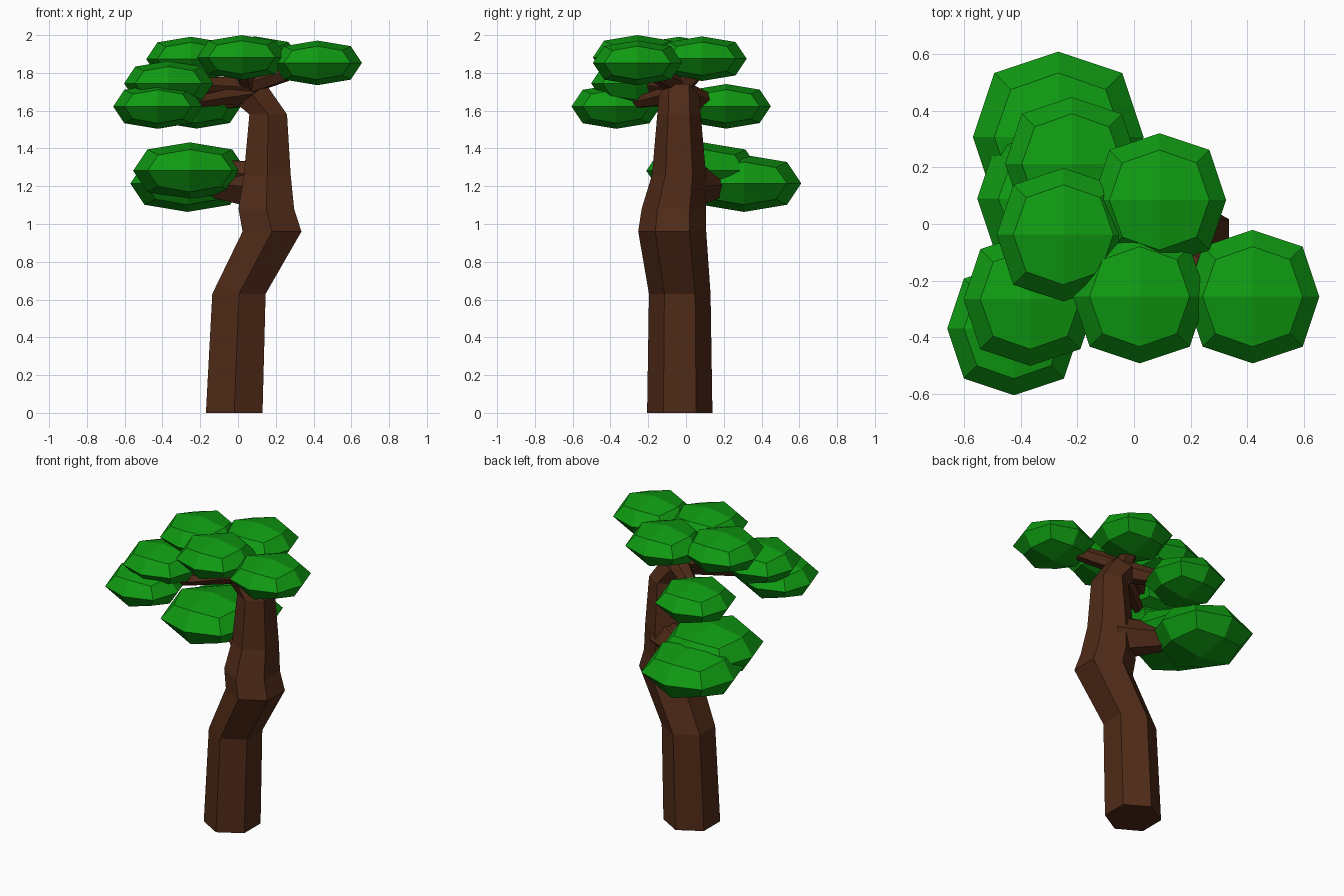
import bpy, bmesh, math
from mathutils import Vector

if "Cube" in bpy.data.objects:
    bpy.data.objects.remove(bpy.data.objects["Cube"])


def material(name, color):
    m = bpy.data.materials.new(name)
    m.diffuse_color = color
    m.use_nodes = True
    m.node_tree.nodes["Principled BSDF"].inputs["Base Color"].default_value = m.diffuse_color
    return m


BARK = material("bark", (0.08, 0.024, 0.009, 1))
LEAF = material("leaf", (0.005, 0.33, 0.006, 1))


def finish(name, bm, mat):
    bmesh.ops.recalc_face_normals(bm, faces=bm.faces)
    me = bpy.data.meshes.new(name)
    bm.to_mesh(me)
    bm.free()
    me.materials.append(mat)
    ob = bpy.data.objects.new(name, me)
    bpy.context.collection.objects.link(ob)
    return ob


def hex_tube(name, rings):
    """Closed six-sided tube; each ring is (centre, radius, axis)."""
    bm = bmesh.new()
    loops = []
    for centre, radius, axis in rings:
        axis = Vector(axis).normalized()
        u = Vector((0, 1, 0)) if abs(axis.y) < 0.05 else axis.cross((0, 0, 1))
        u = (u - axis * u.dot(axis)).normalized()
        v = axis.cross(u)
        loops.append([bm.verts.new(Vector(centre) + radius * (u * math.cos(i * math.pi / 3)
                      + v * math.sin(i * math.pi / 3))) for i in range(6)])
    for a, b in zip(loops, loops[1:]):
        for i in range(6):
            j = (i + 1) % 6
            bm.faces.new((a[i], a[j], b[j], b[i]))
    bm.faces.new(loops[0])
    bm.faces.new(loops[-1])
    return finish(name, bm, BARK)


def branch(name, start, end, r0, r1):
    d = Vector(end) - Vector(start)
    return hex_tube(name, [(start, r0, d), (end, r1, d)])


def leaf_clump(name, centre, radius):
    """Cube rounded by one subdivision, squashed to half height."""
    bm = bmesh.new()
    bmesh.ops.create_cube(bm, size=2)
    bmesh.ops.subdivide_edges(bm, edges=bm.edges[:], cuts=1, use_grid_fill=True)
    pull = {1: 1.0, 2: 0.75, 3: 0.556}
    for v in bm.verts:
        k = pull[sum(abs(c) > 0.1 for c in v.co)]
        v.co = Vector(centre) + v.co * k * radius * Vector((1, 1, 0.5)).x \
            - Vector((0, 0, v.co.z * k * radius * 0.5))
    return finish(name, bm, LEAF)


# Bent trunk
UP = (0, 0, 1)
hex_tube("trunk", [
    ((-0.02, -0.033, 0), 0.173, UP),
    ((0.005, -0.033, 0.63), 0.163, UP),
    ((0.18, -0.073, 0.96), 0.18, UP),
    ((0.15, -0.065, 1.08), 0.17, UP),
    ((0.155, -0.037, 1.26), 0.143, UP),
    ((0.16, -0.037, 1.58), 0.115, UP),
    ((0.075, -0.037, 1.685), 0.106, (-0.6, 0, 0.8)),
])

# Branches
branch("lower_branch", (0.13, -0.02, 1.2), (-0.15, 0.18, 1.21), 0.135, 0.07)
branch("middle_branch", (0.14, -0.02, 1.25), (-0.1, 0.07, 1.29), 0.085, 0.06)
branch("right_branch", (0.02, -0.03, 1.73), (0.32, -0.2, 1.82), 0.06, 0.045)
branch("front_branch", (0.06, -0.03, 1.72), (0.02, -0.2, 1.83), 0.06, 0.04)
branch("back_branch", (0.05, -0.04, 1.72), (0.08, 0.06, 1.82), 0.06, 0.05)
branch("left_branch", (0.08, -0.03, 1.72), (-0.25, -0.2, 1.74), 0.07, 0.04)
branch("far_left_branch", (0.05, -0.05, 1.69), (-0.27, -0.27, 1.64), 0.06, 0.03)
branch("back_left_branch", (0.06, -0.02, 1.69), (-0.14, 0.13, 1.64), 0.07, 0.045)

# Leaf clumps
CLUMPS = [
    ("right", (0.42, -0.257, 1.853), 0.236),
    ("front", (0.02, -0.257, 1.882), 0.236),
    ("back", (0.09, 0.085, 1.875), 0.236),
    ("top_left", (-0.25, -0.038, 1.873), 0.236),
    ("left", (-0.367, -0.266, 1.745), 0.236),
    ("far_left", (-0.425, -0.37, 1.622), 0.236),
    ("back_left", (-0.22, 0.213, 1.623), 0.236),
    ("lower_back", (-0.268, 0.308, 1.215), 0.302),
    ("lower_left", (-0.255, 0.09, 1.282), 0.3),
]
for label, centre, radius in CLUMPS:
    leaf_clump(label + "_leaf_clump", centre, radius)
